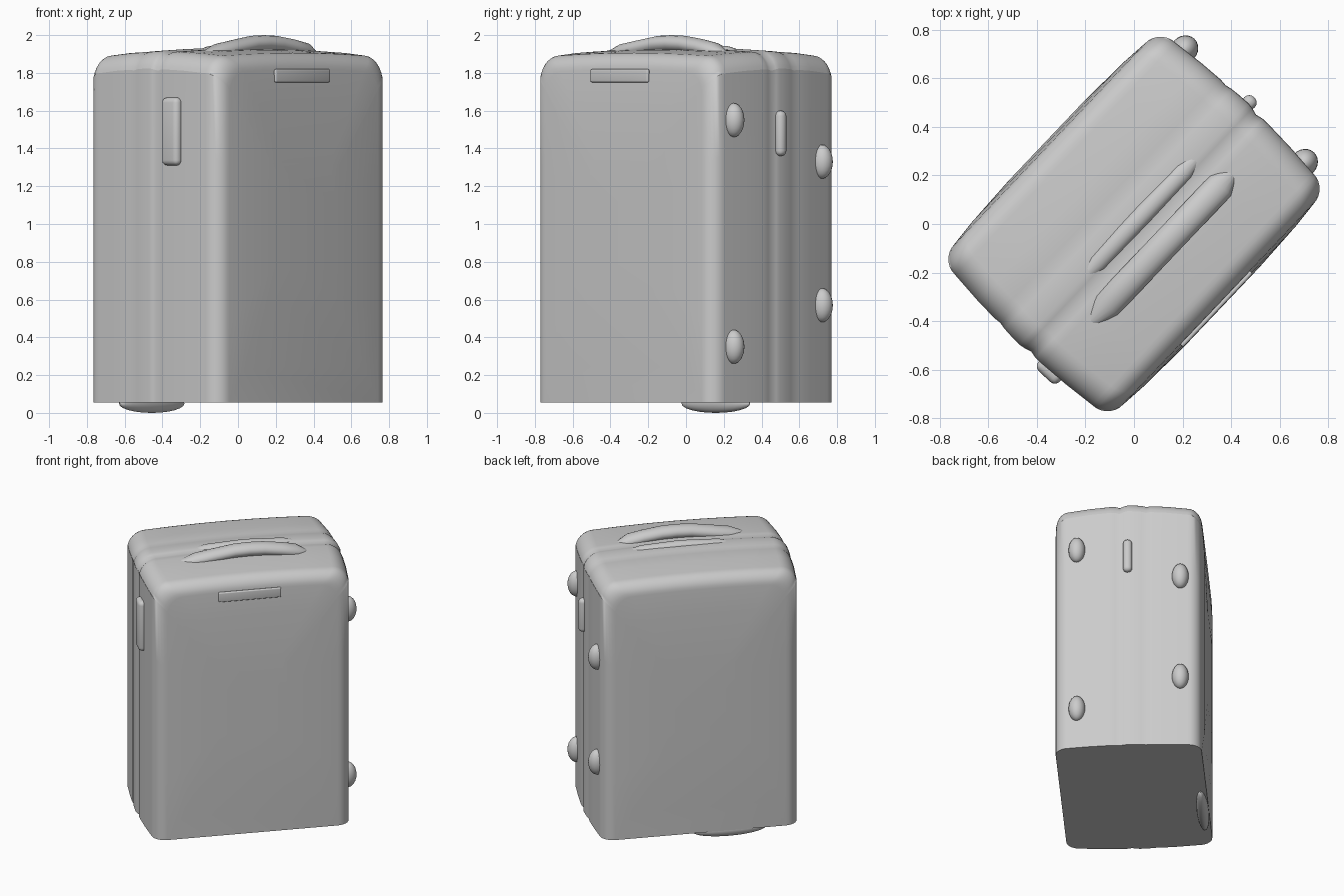
import bpy, bmesh, math
from mathutils import Matrix, Vector

if "Cube" in bpy.data.objects:
    bpy.data.objects.remove(bpy.data.objects["Cube"])

TURN = Matrix.Rotation(math.radians(46.5), 4, 'Z')   # the case stands turned
HALF_W, HALF_D, TOP, FLOOR, R = 0.66, 0.48, 1.908, 0.055, 0.09


def finish(bm, name, angle=50):
    bmesh.ops.recalc_face_normals(bm, faces=bm.faces)
    bmesh.ops.transform(bm, matrix=TURN, verts=bm.verts)
    me = bpy.data.meshes.new(name)
    bm.to_mesh(me)
    bm.free()
    ob = bpy.data.objects.new(name, me)
    bpy.context.collection.objects.link(ob)
    bpy.ops.object.select_all(action='DESELECT')
    ob.select_set(True)
    bpy.context.view_layer.objects.active = ob
    bpy.ops.object.shade_smooth_by_angle(angle=math.radians(angle))
    return ob


def section(v, inset, n=8):
    # Arch outline: square bottom corners, rounded top corners, slightly crowned top
    w, t, r = HALF_W - inset, TOP - inset, 0.11
    pts = [(-w, FLOOR + (t - r - FLOOR) * k / 4) for k in range(4)]
    for i in range(n + 1):
        a = math.pi - i * math.pi / 2 / n
        pts.append((-w + r + r * math.cos(a), t - r + r * math.sin(a)))
    pts += [((-w + r) * f, t) for f in (0.66, 0.33)]
    pts += [(0, t)] + [(-x, z) for x, z in reversed(pts)]
    return [Vector((x, v, z - (0.022 * (x / HALF_W) ** 2 if z > t - r else 0)))
            for x, z in pts]


def pebble(name, loc, size, seg=24):
    bm = bmesh.new()
    bmesh.ops.create_uvsphere(bm, u_segments=seg, v_segments=seg // 2, radius=1)
    bmesh.ops.scale(bm, vec=size, verts=bm.verts)
    bmesh.ops.translate(bm, vec=loc, verts=bm.verts)
    return finish(bm, name)


def soft_box(name, loc, size, bevel):
    bm = bmesh.new()
    bmesh.ops.create_cube(bm, size=1)
    bmesh.ops.scale(bm, vec=size, verts=bm.verts)
    bmesh.ops.bevel(bm, geom=bm.edges[:], offset=bevel, segments=4,
                    profile=0.5, affect='EDGES')
    bmesh.ops.translate(bm, vec=loc, verts=bm.verts)
    return finish(bm, name)


def bridge(bm, a, b):
    for i in range(len(a)):
        j = (i + 1) % len(a)
        bm.faces.new((a[i], a[j], b[j], b[i]))


def bar(name, v, path, ry, rz, n=16):
    # Round bar swept along the width, narrower at both ends
    bm = bmesh.new()
    rings = []
    for k, (u, z) in enumerate(path):
        f = 0.45 if k in (0, len(path) - 1) else 1
        rings.append([bm.verts.new((u, v + f * ry * math.cos(2 * math.pi * i / n),
                                    z + f * rz * math.sin(2 * math.pi * i / n)))
                      for i in range(n)])
    for a, b in zip(rings, rings[1:]):
        bridge(bm, a, b)
    bm.faces.new(rings[0])
    bm.faces.new(rings[-1])
    return finish(bm, name)


# Case body: arch outline lofted from front to back, with soft seams in the profile
steps = [math.pi / 2 * i / 7 for i in range(8)]
front = [(-HALF_D + R * (1 - math.cos(a)), R * (1 - math.sin(a))) for a in steps]
seams = [(-0.25, -0.013), (-0.12, -0.020), (-0.085, -0.020), (-0.055, -0.013),
         (-0.025, -0.022), (0.0, -0.026), (0.05, -0.024), (0.09, -0.021),
         (0.12, -0.015), (0.15, -0.018), (0.25, -0.013)]
back = [(-v, inset) for v, inset in reversed(front)]
bm = bmesh.new()
rings = [[bm.verts.new(p) for p in section(v, i)] for v, i in front + seams + back]
for a, b in zip(rings, rings[1:]):
    bridge(bm, a, b)
# Gently puffed front and back panels
for ring, s in ((rings[0], -1), (rings[-1], 1)):
    prev = ring
    for shrink, puff in ((0.8, 0.010), (0.4, 0.018)):
        nxt = [bm.verts.new((p.co.x * shrink, s * (HALF_D + puff),
                             1 + (p.co.z - 1) * shrink)) for p in ring]
        bridge(bm, prev, nxt)
        prev = nxt
    bm.faces.new(prev)
finish(bm, "case_body")

# Top carry handle and the low ridge beside its slot
bar("carry_handle", -0.15,
    [(-0.42, 1.895), (-0.32, 1.91), (-0.2, 1.93), (-0.06, 1.952), (0.04, 1.956),
     (0.14, 1.952), (0.26, 1.935), (0.36, 1.915), (0.43, 1.895)], 0.06, 0.044)
bar("handle_slot_ridge", 0.0,
    [(-0.34, 1.90), (-0.22, 1.912), (0.04, 1.925), (0.3, 1.912), (0.42, 1.90)], 0.04, 0.03)

# Side carry handle on the left edge
soft_box("side_handle", (-0.68, -0.165, 1.49), (0.06, 0.12, 0.36), 0.028)

# Small raised latch on the right edge
soft_box("side_latch", (0.69, 0.0, 1.48), (0.06, 0.06, 0.24), 0.028)

# Four resting studs on the right edge
for v, heights in ((-0.335, (1.55, 0.35)), (0.345, (1.33, 0.57))):
    for z in heights:
        pebble("side_stud", (0.665, v, z), (0.06, 0.055, 0.09))

# Small plate near the top of the front panel
soft_box("front_plate", (-0.02, -0.487, 1.785), (0.42, 0.02, 0.07), 0.009)

# Low foot along the back edge
pebble("bottom_foot", (-0.2, 0.44, 0.05), (0.25, 0.04, 0.05))
